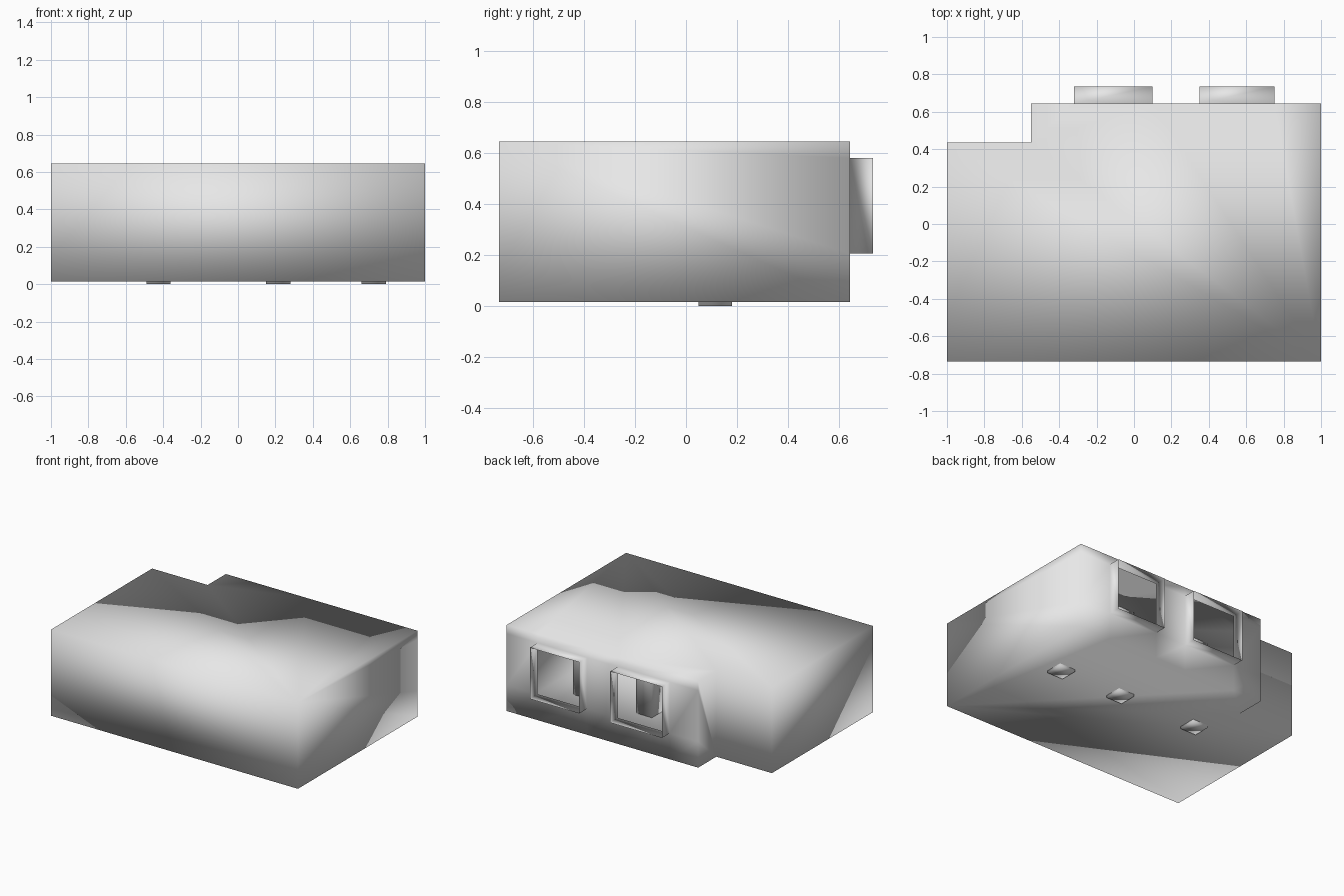
import bpy
import bmesh
from mathutils import Vector

if "Cube" in bpy.data.objects:
    bpy.data.objects.remove(bpy.data.objects["Cube"], do_unlink=True)

grey = bpy.data.materials.new("plain grey")
grey.use_nodes = True
grey.diffuse_color = (0.8, 0.8, 0.8, 1)
grey.node_tree.nodes["Principled BSDF"].inputs["Base Color"].default_value = (0.8, 0.8, 0.8, 1)

FLOOR, CEILING = 0.015, 0.645
FRONT, BACK, WINDOW_OUT = -0.735, 0.645, 0.735
SILL, LINTEL = 0.205, 0.58
WINDOWS = [(-0.32, 0.10), (0.35, 0.75)]


def finish(bm, name):
    bmesh.ops.recalc_face_normals(bm, faces=bm.faces)
    for face in bm.faces:
        face.smooth = True
    mesh = bpy.data.meshes.new(name)
    bm.to_mesh(mesh)
    bm.free()
    mesh.materials.append(grey)
    obj = bpy.data.objects.new(name, mesh)
    bpy.context.collection.objects.link(obj)
    return obj


def back_faces(bm):
    return [f for f in bm.faces if all(abs(v.co.y - BACK) < 1e-4 for v in f.verts)]


def cut_back(bm, point, normal):
    faces = back_faces(bm)
    geom = faces + list({e for f in faces for e in f.edges}) + list({v for f in faces for v in f.verts})
    bmesh.ops.bisect_plane(bm, geom=geom, plane_co=point, plane_no=normal)


# L-shaped room: floor plan raised to the ceiling
bm = bmesh.new()
plan = [(-1, FRONT), (1, FRONT), (1, BACK), (-0.55, BACK), (-0.55, 0.435), (-1, 0.435)]
floor = bm.faces.new([bm.verts.new((x, y, FLOOR)) for x, y in plan])
raised = bmesh.ops.extrude_face_region(bm, geom=[floor], use_keep_orig=True)
bmesh.ops.translate(bm, vec=(0, 0, CEILING - FLOOR),
                    verts=[g for g in raised["geom"] if isinstance(g, bmesh.types.BMVert)])
bmesh.ops.recalc_face_normals(bm, faces=bm.faces)

# Window openings in the back wall
for pair in WINDOWS:
    for x in pair:
        cut_back(bm, Vector((x, BACK, 0)), Vector((1, 0, 0)))
for z in (SILL, LINTEL):
    cut_back(bm, Vector((0, BACK, z)), Vector((0, 0, 1)))
holes = []
for f in back_faces(bm):
    c = f.calc_center_median()
    if SILL < c.z < LINTEL and any(a < c.x < b for a, b in WINDOWS):
        holes.append(f)
bmesh.ops.delete(bm, geom=holes, context='FACES')

# Thin open surrounds standing out from the openings
rims = [e for e in bm.edges if e.is_boundary]
sleeves = bmesh.ops.extrude_edge_only(bm, edges=rims)
bmesh.ops.translate(bm, vec=(0, WINDOW_OUT - BACK, 0),
                    verts=[g for g in sleeves["geom"] if isinstance(g, bmesh.types.BMVert)])
finish(bm, "room_shell")

# Square columns from below the floor to the ceiling
for i, x in enumerate((-0.425, 0.215, 0.725)):
    bm = bmesh.new()
    bmesh.ops.create_cube(bm, size=1)
    height = CEILING - 0.005
    bmesh.ops.scale(bm, vec=(0.13, 0.13, height), verts=bm.verts)
    bmesh.ops.translate(bm, vec=(x, 0.115, height / 2), verts=bm.verts)
    finish(bm, f"column_{i + 1}")
